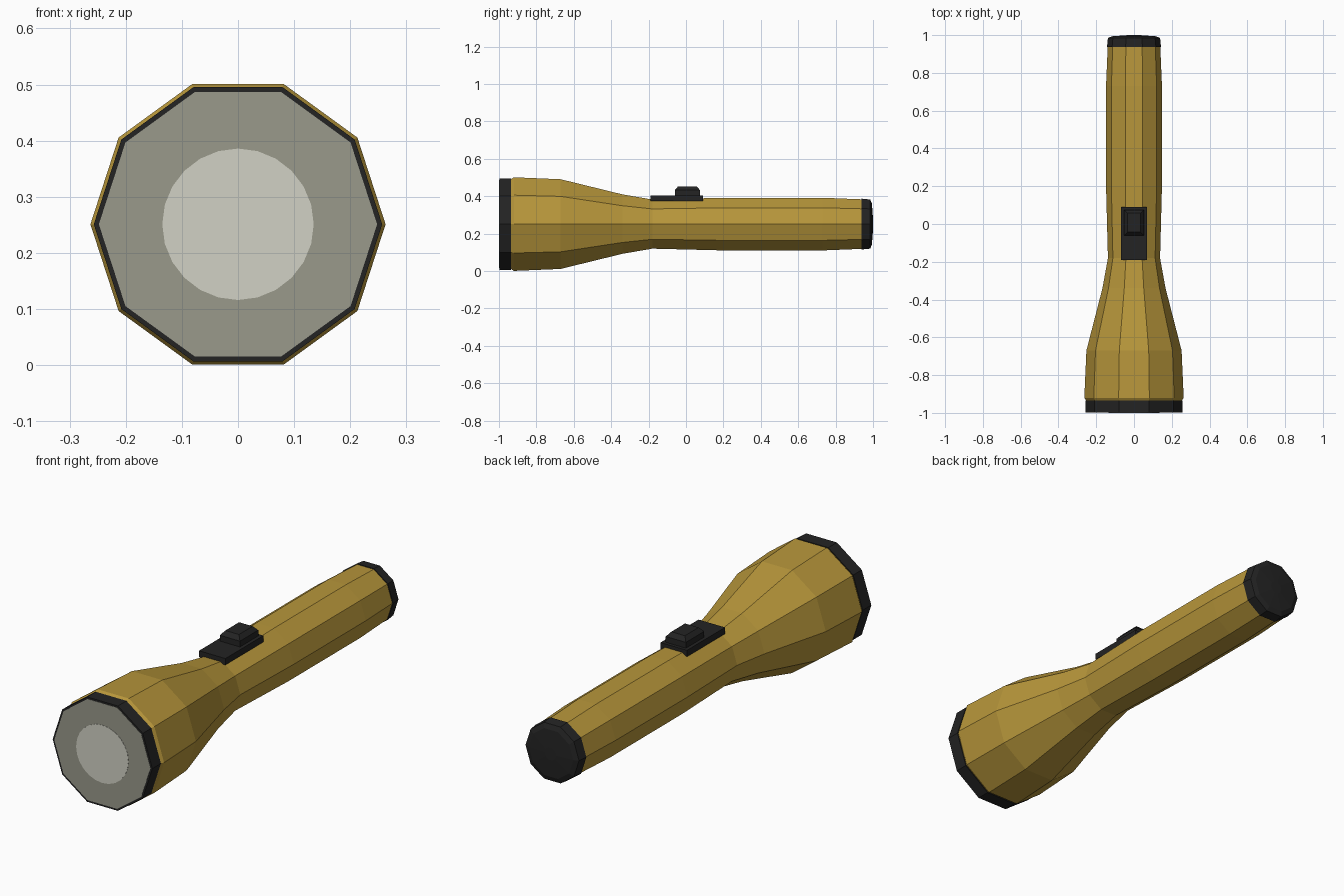
import bpy, bmesh
from math import cos, sin, tau

if "Cube" in bpy.data.objects:
    bpy.data.objects.remove(bpy.data.objects["Cube"], do_unlink=True)

AXIS_Z = 0.251
SIDES = 10


def material(name, r, g, b):
    m = bpy.data.materials.new(name)
    m.use_nodes = True
    m.diffuse_color = (r, g, b, 1)
    shader = next(n for n in m.node_tree.nodes if n.type == 'BSDF_PRINCIPLED')
    shader.inputs["Base Color"].default_value = (r, g, b, 1)
    return m


def finish(name, bm, mat):
    bmesh.ops.recalc_face_normals(bm, faces=bm.faces)
    mesh = bpy.data.meshes.new(name)
    bm.to_mesh(mesh)
    bm.free()
    mesh.materials.append(mat)
    obj = bpy.data.objects.new(name, mesh)
    bpy.context.collection.objects.link(obj)
    return obj


def lathe(name, profile, mat, sides=SIDES):
    """Closed solid around the long axis from (y, radius) pairs."""
    bm = bmesh.new()
    rings = []
    for y, r in profile:
        rings.append([bm.verts.new((r * cos(tau * i / sides), y,
                                    AXIS_Z + r * sin(tau * i / sides)))
                      for i in range(sides)])
    for a, b in zip(rings, rings[1:]):
        for i in range(sides):
            j = (i + 1) % sides
            bm.faces.new((a[i], a[j], b[j], b[i]))
    bm.faces.new(rings[0])
    bm.faces.new(rings[-1])
    return finish(name, bm, mat)


def block(name, half_width, y0, y1, z0, z1, mat, taper=0.0):
    """Box whose top is drawn in by the taper distance."""
    bm = bmesh.new()
    bmesh.ops.create_cube(bm, size=1)
    for v in bm.verts:
        inset = taper if v.co.z > 0 else 0
        v.co.x = (half_width - inset) * (1 if v.co.x > 0 else -1)
        v.co.y = y1 - inset if v.co.y > 0 else y0 + inset
        v.co.z = z1 if v.co.z > 0 else z0
    return finish(name, bm, mat)


yellow = material("mustard yellow", 0.477, 0.307, 0.043)
black = material("black plastic", 0.017, 0.017, 0.017)
grey = material("warm grey lens", 0.319, 0.319, 0.259)
pale = material("pale bulb glow", 0.638, 0.638, 0.554)

# Flared head and handle
lathe("body", [(-0.94, 0.25), (-0.92, 0.263), (-0.67, 0.252), (-0.34, 0.167),
               (-0.18, 0.138), (0.2, 0.148), (0.73, 0.148), (0.945, 0.139)], yellow)

# Front ring, lens and bulb spot
lathe("front_ring", [(-0.998, 0.257), (-0.935, 0.257)], black)
lathe("lens", [(-0.999, 0.248), (-0.994, 0.248)], grey)
lathe("bulb_spot", [(-1.0, 0.135), (-0.995, 0.135)], pale, 24)

# Slightly domed tail cap
lathe("tail_cap", [(0.938, 0.143), (0.985, 0.138), (0.994, 0.115), (1.0, 0.03)], black)

# Sliding switch on top
block("switch_plate", 0.068, -0.19, 0.09, 0.375, 0.405, black)
block("switch_button_base", 0.052, -0.06, 0.075, 0.40, 0.432, black)
block("switch_button_top", 0.052, -0.06, 0.075, 0.432, 0.452, black, 0.017)
